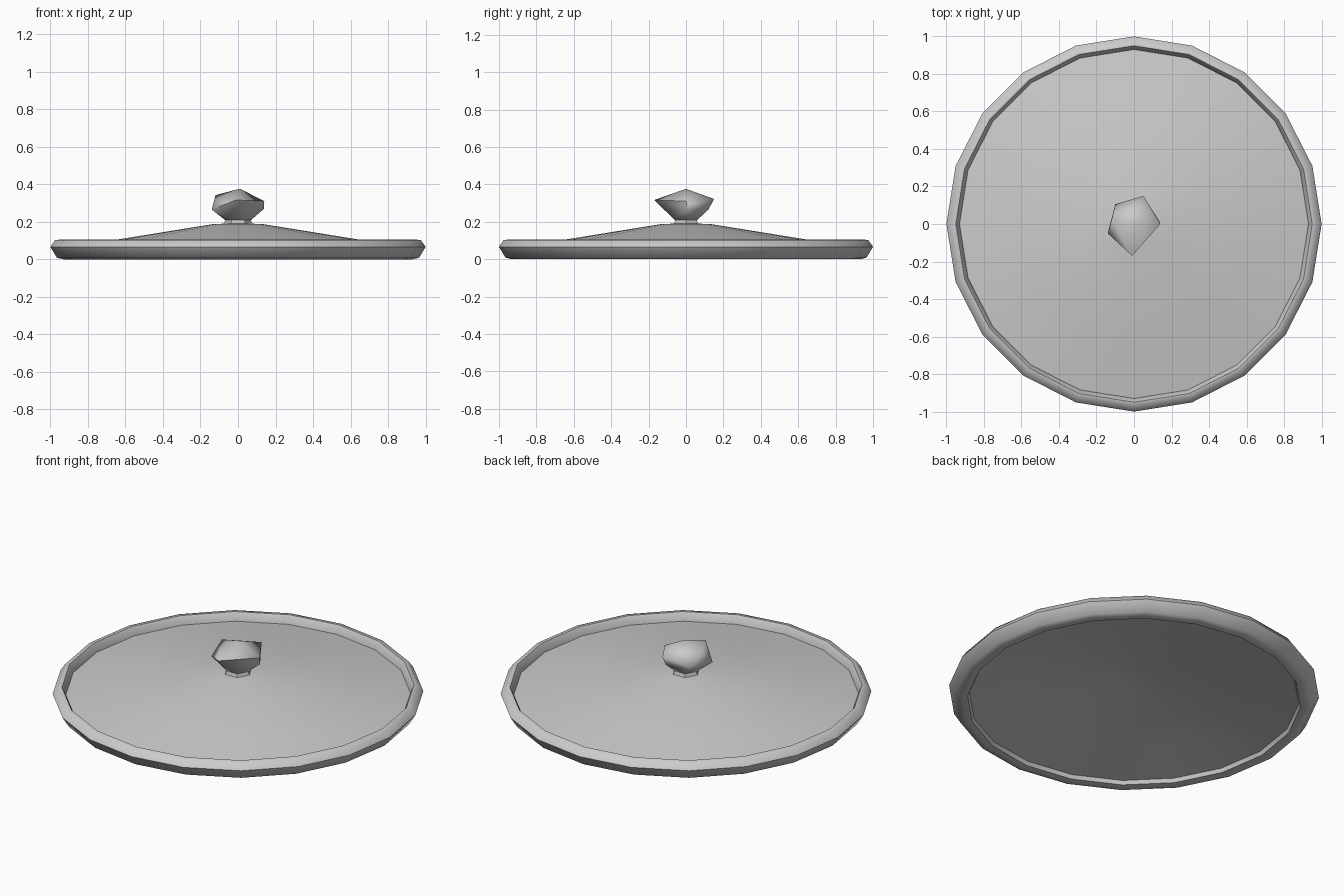
import bpy, bmesh, math

if "Cube" in bpy.data.objects:
    bpy.data.objects.remove(bpy.data.objects["Cube"])


def finish(bm, name, angle=40):
    bmesh.ops.recalc_face_normals(bm, faces=bm.faces)
    mesh = bpy.data.meshes.new(name)
    bm.to_mesh(mesh)
    bm.free()
    obj = bpy.data.objects.new(name, mesh)
    bpy.context.collection.objects.link(obj)
    bpy.ops.object.select_all(action='DESELECT')
    obj.select_set(True)
    bpy.context.view_layer.objects.active = obj
    bpy.ops.object.shade_smooth_by_angle(angle=math.radians(angle))
    return obj


def lathe(name, profile, sides, angle=40):
    """Spin an (r, z) profile around z; points on the axis are merged."""
    bm = bmesh.new()
    verts = [bm.verts.new((r, 0, z)) for r, z in profile]
    edges = [bm.edges.new(p) for p in zip(verts, verts[1:])]
    bmesh.ops.spin(bm, geom=verts + edges, axis=(0, 0, 1), cent=(0, 0, 0),
                   angle=math.tau, steps=sides)
    bmesh.ops.remove_doubles(bm, verts=bm.verts, dist=1e-4)
    return finish(bm, name, angle)


# Shallow conical lid with a raised rolled rim and hollow underside
lathe("lid", [
    (0, 0.192), (0.13, 0.188), (0.62, 0.109), (0.93, 0.057),
    (0.937, 0.085), (0.95, 0.105), (0.975, 0.102), (1.0, 0.066),
    (0.965, 0.008), (0.93, 0.0), (0.9, 0.003), (0.89, 0.025),
    (0.6, 0.075), (0.13, 0.155), (0, 0.16)], 20, 50)

# Short neck under the knob
lathe("knob_neck", [(0, 0.175), (0.085, 0.175), (0.068, 0.205),
                    (0.07, 0.22), (0, 0.22)], 6)

# Roughly faceted knob
bm = bmesh.new()
for co in [(0.01, 0, 0.376), (0.05, 0.15, 0.322), (0.14, 0, 0.31),
           (-0.01, -0.17, 0.316), (-0.12, 0.02, 0.342),
           (-0.14, -0.05, 0.265), (-0.10, 0.105, 0.28),
           (0.138, 0.01, 0.268), (0.05, 0.12, 0.265)]:
    bm.verts.new(co)
for i in range(6):
    a = math.tau * i / 6
    bm.verts.new((0.07 * math.cos(a), 0.07 * math.sin(a), 0.21))
bmesh.ops.convex_hull(bm, input=bm.verts)
finish(bm, "knob", 60)
